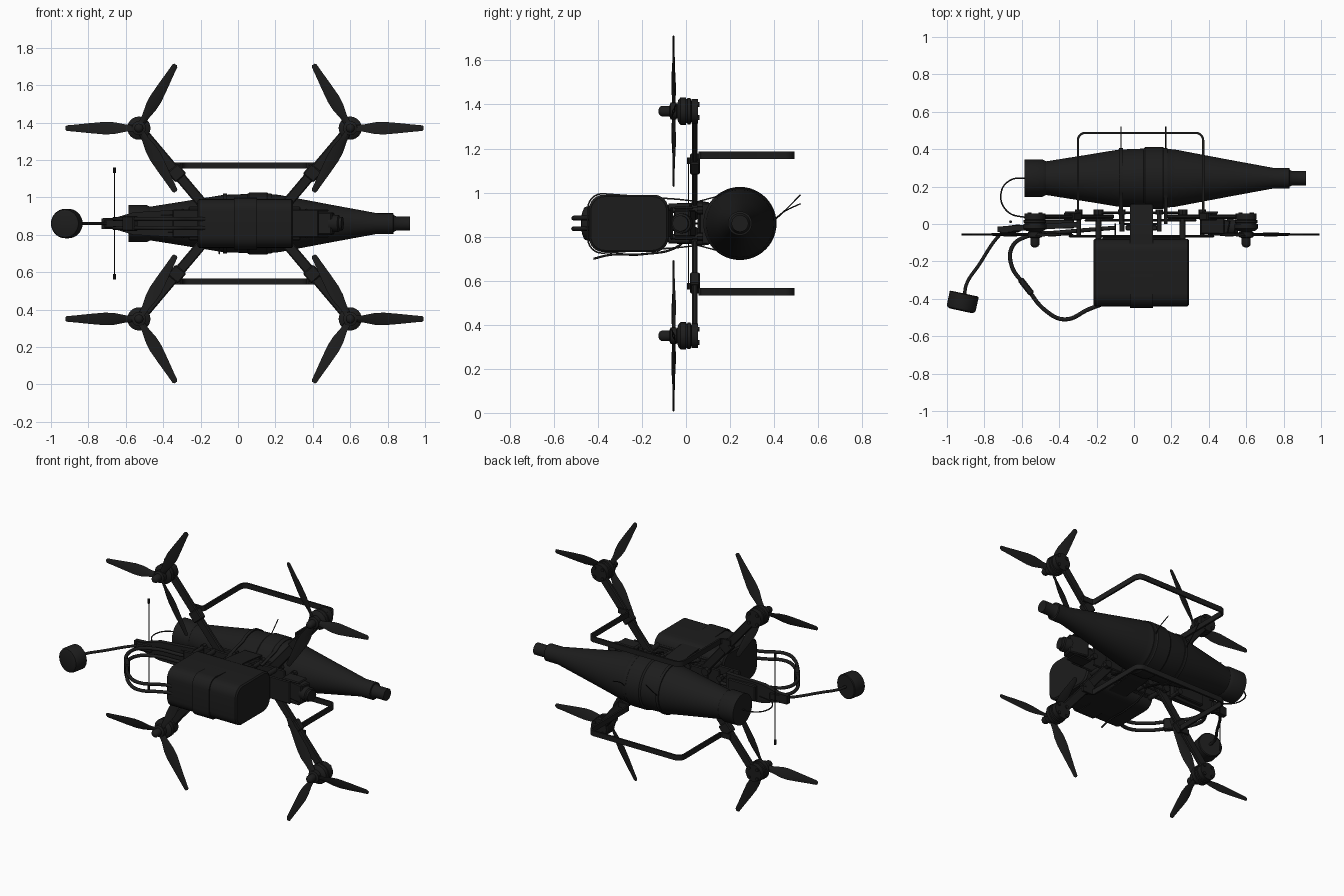
import bpy, bmesh, math
from mathutils import Vector, Matrix

if "Cube" in bpy.data.objects:
    bpy.data.objects.remove(bpy.data.objects["Cube"])

CX, CZ = 0.035, 0.86
black = bpy.data.materials.new("matte_black")
black.diffuse_color = (0.012, 0.012, 0.012, 1)
black.use_nodes = True
black.node_tree.nodes["Principled BSDF"].inputs["Base Color"].default_value = black.diffuse_color


def finish(name, bm):
    bmesh.ops.recalc_face_normals(bm, faces=bm.faces)
    me = bpy.data.meshes.new(name)
    bm.to_mesh(me)
    bm.free()
    me.materials.append(black)
    ob = bpy.data.objects.new(name, me)
    bpy.context.collection.objects.link(ob)
    return ob


def loft(name, rings, closed=False):
    bm = bmesh.new()
    vs = [[bm.verts.new(p) for p in r] for r in rings]
    n = len(vs[0])
    pairs = list(zip(vs, vs[1:])) + ([(vs[-1], vs[0])] if closed else [])
    for a, b in pairs:
        for i in range(n):
            bm.faces.new((a[i], a[(i + 1) % n], b[(i + 1) % n], b[i]))
    if not closed:
        bm.faces.new(vs[0])
        bm.faces.new(vs[-1])
    return finish(name, bm)


def lathe(name, origin, axis, profile, seg=24):
    """profile: (distance along axis, radius)"""
    q = Vector((0, 0, 1)).rotation_difference(Vector(axis))
    o = Vector(origin)
    return loft(name, [[o + q @ Vector((r * math.cos(a), r * math.sin(a), d))
                        for a in (math.tau * i / seg for i in range(seg))] for d, r in profile])


def rod(name, p, q, r, seg=12):
    d = Vector(q) - Vector(p)
    return lathe(name, p, d.normalized(), [(0, r), (d.length, r)], seg)


def box(name, c, size, rot=0, axis='Z', bevel=0.006):
    bm = bmesh.new()
    bmesh.ops.create_cube(bm, size=1)
    bmesh.ops.scale(bm, vec=size, verts=bm.verts)
    if bevel:
        bmesh.ops.bevel(bm, geom=bm.edges[:], offset=bevel, segments=1, affect='EDGES')
    bmesh.ops.transform(bm, matrix=Matrix.Translation(c) @ Matrix.Rotation(rot, 4, axis), verts=bm.verts)
    return finish(name, bm)


def ribbon(name, pts, place, width, thick, closed=False):
    """flat strip along a 2D path; place(u, v, w) gives the 3D point"""
    P = [Vector(p) for p in pts]
    n, rings = len(P), []
    for i, p in enumerate(P):
        a = P[i - 1] if (i or closed) else p
        b = P[(i + 1) % n] if (i < n - 1 or closed) else p
        t = (b - a).normalized()
        nn = Vector((-t.y, t.x)) * thick / 2
        rings.append([place(*(p + s * nn), w * width / 2) for s, w in ((1, 1), (1, -1), (-1, -1), (-1, 1))])
    return loft(name, rings, closed)


def round_rect(u0, u1, v0, v1, r, k=6):
    out = []
    for cu, cv, a0 in ((u1 - r, v1 - r, 0), (u0 + r, v1 - r, 90), (u0 + r, v0 + r, 180), (u1 - r, v0 + r, 270)):
        for i in range(k + 1):
            a = math.radians(a0 + 90 * i / k)
            out.append((cu + r * math.cos(a), cv + r * math.sin(a)))
    return out


def wire(name, pts, r):
    cu = bpy.data.curves.new(name, 'CURVE')
    cu.dimensions = '3D'
    cu.bevel_depth, cu.bevel_resolution, cu.resolution_u, cu.use_fill_caps = r, 2, 8, True
    sp = cu.splines.new('BEZIER')
    sp.bezier_points.add(len(pts) - 1)
    for bp, p in zip(sp.bezier_points, pts):
        bp.co, bp.handle_left_type, bp.handle_right_type = p, 'AUTO', 'AUTO'
    cu.materials.append(black)
    bpy.context.collection.objects.link(bpy.data.objects.new(name, cu))


# Payload bottle along x
lathe("payload_bottle", (0, 0.245, CZ), (1, 0, 0), [
    (-0.585, 0.06), (-0.585, 0.1), (-0.49, 0.1), (-0.47, 0.09), (-0.3, 0.117), (-0.08, 0.153), (0.05, 0.158),
    (0.06, 0.166), (0.155, 0.166), (0.165, 0.158), (0.22, 0.153), (0.5, 0.1), (0.745, 0.055), (0.83, 0.055),
    (0.832, 0.046), (0.845, 0.038), (0.92, 0.038)], 48)

# Battery pack with rounded section, and the strap around it
rings = [[(x, y, z) for y, z in round_rect(-0.44 + d, -0.08 - d, 0.73 + d, 0.99 - d, 0.065)]
         for x, d in ((-0.217, 0.008), (-0.209, 0), (0.287, 0), (0.295, 0.008))]
loft("battery", rings)
strap = [(0.1, 0.955), (-0.04, 0.97)] + [p for p in round_rect(-0.445, -0.08, 0.725, 0.995, 0.065) if p[0] < -0.2] \
    + [(-0.04, 0.75), (0.1, 0.765)]
ribbon("battery_strap", strap, lambda u, v, w: (0.04 + w, u, v), 0.125, 0.007, True)

# Arms, motors, propellers at four corners
for sx in (-1, 1):
    for sz in (-1, 1):
        mx, mz = CX + sx * 0.565, CZ + sz * 0.51
        a, b = Vector((CX + sx * 0.16, 0.04, CZ + sz * 0.03)), Vector((mx, 0.04, mz))
        d = b - a
        box("arm", (a + b) / 2, (d.length, 0.024, 0.056), -math.atan2(d.z, d.x), 'Y')
        lathe("motor_mount", (mx, 0.055, mz), (0, -1, 0), [(0, 0.056), (0.03, 0.056)])
        for k in range(4):
            t = math.pi / 4 + k * math.pi / 2
            x, z = mx + 0.042 * math.cos(t), mz + 0.042 * math.sin(t)
            rod("motor_screw", (x, 0.062, z), (x, 0.03, z), 0.011, 8)
        lathe("motor", (mx, 0.025, mz), (0, -1, 0), [
            (0, 0.045), (0.005, 0.06), (0.018, 0.06), (0.02, 0.055), (0.024, 0.055), (0.026, 0.062),
            (0.05, 0.062), (0.06, 0.05), (0.066, 0.03), (0.068, 0.038), (0.095, 0.038), (0.1, 0.024),
            (0.135, 0.024), (0.145, 0.018), (0.15, 0.008)])
        # Arm clamp where the leg bolts on
        box("arm_clamp", a + d * 0.5, (0.07, 0.045, 0.075), -math.atan2(d.z, d.x), 'Y')
        for k in range(3):
            ang = (math.pi if sx < 0 else 0) + k * math.tau / 3
            u = Vector((math.cos(ang), 0, math.sin(ang)))
            v = Vector((-math.sin(ang), 0, math.cos(ang)))
            secs = []
            for r, ch, tw in ((0.02, 0.036, 24), (0.07, 0.042, 24), (0.13, 0.066, 19), (0.18, 0.07, 15),
                              (0.26, 0.055, 11), (0.34, 0.038, 8), (0.385, 0.03, 6), (0.393, 0.018, 6)):
                tw = math.radians(tw) * sx * sz
                c = v * math.cos(tw) + Vector((0, 1, 0)) * math.sin(tw)
                nrm = u.cross(c)
                o = Vector((mx, -0.056, mz)) + u * r
                h = 0.0045 if r > 0.1 else 0.008
                secs.append([o + c * ch / 2, o + nrm * h, o - c * ch / 2, o - nrm * h])
            loft("propeller_blade", secs)

# Landing legs: flat U strips
for sz in (-1, 1):
    top = [p for p in round_rect(-0.3, 0.37, -0.5, 0.487, 0.04) if p[1] > 0.3]
    path = [(0.45, 0.062), (0.38, 0.062), (0.37, 0.075)] + top + [(-0.3, 0.075), (-0.31, 0.062), (-0.37, 0.062)]
    ribbon("landing_leg", path, lambda u, v, w: (u, v, CZ + sz * 0.31 + w), 0.034, 0.012)

# Central frame: plates, electronics stack, standoffs
box("top_plate", (0.04, -0.066, CZ), (0.78, 0.014, 0.15))
box("middle_plate", (CX, 0.02, CZ), (0.6, 0.014, 0.18))
box("bottom_plate", (CX, 0.06, CZ), (0.48, 0.014, 0.19))
box("battery_pad", (0.04, -0.078, CZ), (0.42, 0.014, 0.17))
box("flight_board", (0.04, -0.02, CZ), (0.17, 0.03, 0.17))
box("speed_controller", (0.04, 0.0, CZ), (0.2, 0.012, 0.15))
box("payload_saddle", (0.04, 0.085, CZ), (0.12, 0.05, 0.19))
for sx in (-1, 1):
    for sz in (-1, 1):
        for ox, oz, y0, r in ((0.225, 0.075, -0.08, 0.016), (0.1, 0.08, -0.04, 0.013), (0.33, 0.06, -0.07, 0.012)):
            x, z = CX + sx * ox, CZ + sz * oz
            rod("standoff", (x, y0, z), (x, 0.075, z), r)
            lathe("standoff_bolt", (x, 0.05, z), (0, 1, 0), [(0, r * 1.6), (0.028, r * 1.6)], 8)

# Camera at the nose
box("camera", (0.445, -0.005, CZ), (0.13, 0.075, 0.12), math.radians(-12))
lathe("camera_lens", (0.49, -0.012, CZ), (0.98, -0.2, 0), [(0, 0.045), (0.05, 0.045), (0.055, 0.036), (0.07, 0.036)])
for s in (-1, 1):
    box("camera_side_plate", (0.42, -0.01, CZ + s * 0.07), (0.13, 0.09, 0.012))

# Tail mount holding the antennas
tail = [(-0.73, 0.028), (-0.66, 0.03), (-0.56, 0.06), (-0.3, 0.075)]
outline = tail + [(x, -w) for x, w in reversed(tail)]
loft("tail_mount", [[(x, y + (x + 0.5) * 0.06, CZ + z) for x, z in outline] for y in (-0.03, 0.0)])
box("video_transmitter", (-0.42, 0.0, CZ), (0.2, 0.05, 0.1))
box("antenna_socket", (-0.66, -0.028, CZ), (0.11, 0.04, 0.05), math.radians(8))

# Mushroom antenna on its stalk
wire("antenna_stalk", [(-0.67, -0.02, CZ), (-0.72, -0.06, CZ), (-0.83, -0.22, CZ), (-0.895, -0.32, CZ),
                       (-0.907, -0.38, CZ)], 0.009)
lathe("antenna_head", (-0.907, -0.372, CZ), (-0.21, -0.978, 0),
      [(0, 0.074), (0.004, 0.079), (0.075, 0.079), (0.088, 0.074), (0.094, 0.06)], 32)

# Receiver antenna with tips
rod("receiver_antenna", (-0.66, 0.012, 0.56), (-0.66, 0.012, 1.16), 0.003, 6)
for z in (0.56, 1.13):
    rod("receiver_antenna_tip", (-0.66, 0.012, z), (-0.66, 0.012, z + 0.03), 0.008, 8)

# Power leads with plug
for dz in (-0.024, 0.024):
    z = CZ + dz
    wire("power_lead", [(-0.16, -0.425, z), (-0.24, -0.455, z), (-0.37, -0.51, z), (-0.47, -0.465, z),
                        (-0.58, -0.33, z), (-0.655, -0.22, z), (-0.65, -0.12, z), (-0.57, -0.065, z),
                        (-0.4, -0.045, z), (-0.1, -0.02, z)], 0.011)
box("power_plug", (-0.577, -0.335, CZ), (0.1, 0.034, 0.08), math.radians(-52))

# Thin leads and tie ends
wire("payload_lead", [(-0.58, 0.245, CZ), (-0.66, 0.235, CZ), (-0.71, 0.17, CZ), (-0.68, 0.07, CZ),
                      (-0.56, 0.03, CZ)], 0.004)
wire("balance_lead", [(-0.1, -0.42, 0.7), (-0.1, -0.34, 0.718), (-0.1, -0.2, 0.72), (-0.1, -0.03, 0.76),
                      (-0.1, 0.0, 0.8)], 0.005)
for x, z in ((-0.07, 0.99), (0.17, 0.95)):
    wire("tie_end", [(x, 0.385, 0.86), (x, 0.44, 0.91), (x, 0.52, z)], 0.003)
    ring = [(0.245 + 0.158 * math.cos(t), CZ + 0.158 * math.sin(t))
            for t in (math.radians(-128 + 256 * i / 32) for i in range(33))]
    ribbon("payload_tie", [(0.0, 0.775)] + ring + [(0.0, 0.945)], lambda u, v, w: (x + w, u, v), 0.02, 0.006)

# Smooth shading with sharp edges kept
meshes = [o for o in bpy.data.objects if o.type == 'MESH']
for o in meshes:
    o.select_set(True)
bpy.context.view_layer.objects.active = meshes[0]
bpy.ops.object.shade_smooth_by_angle(angle=math.radians(35))
